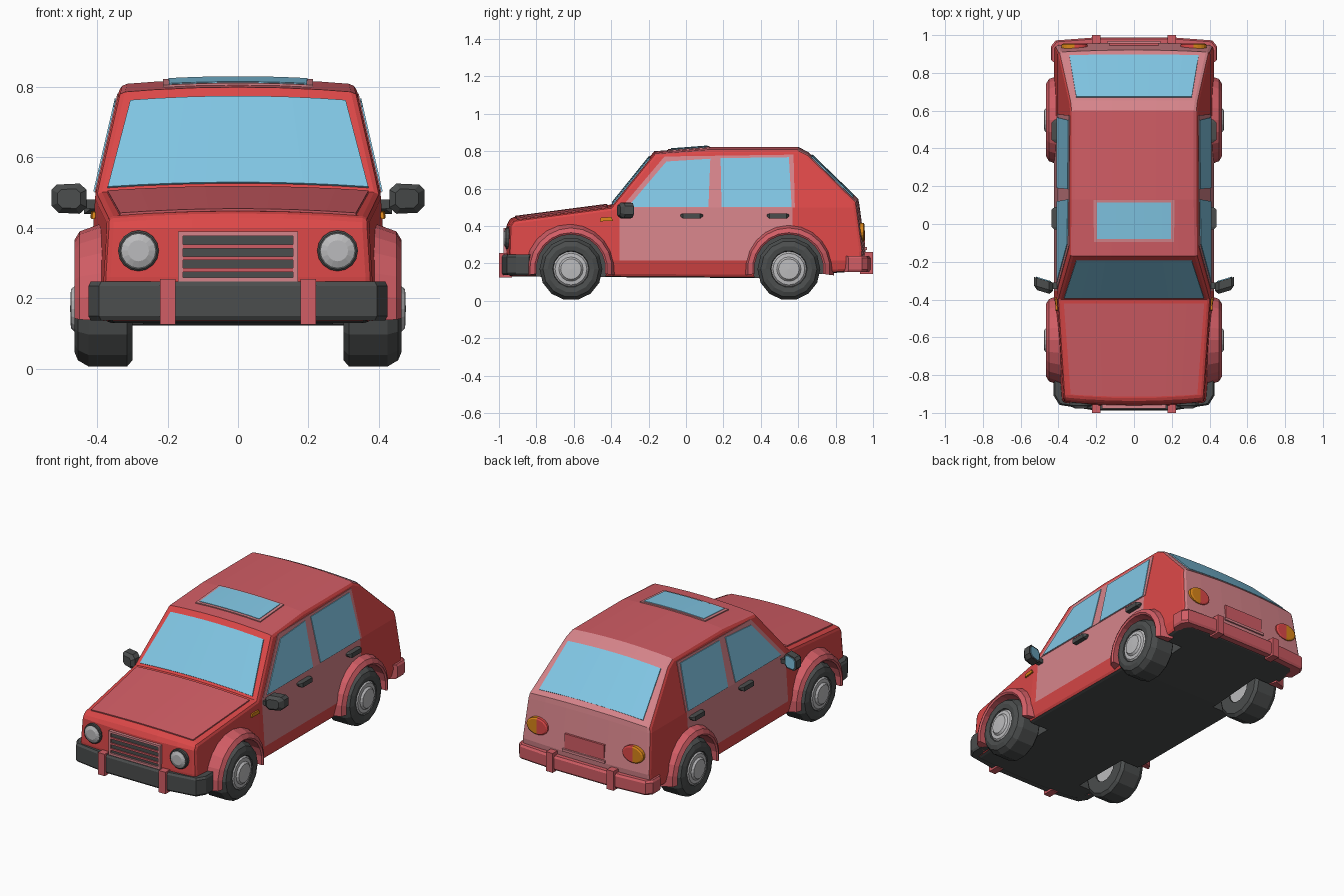
import bpy, bmesh, math

if "Cube" in bpy.data.objects:
    bpy.data.objects.remove(bpy.data.objects["Cube"])

COL = {
    "red": (.72, .065, .065), "mid_red": (.64, .11, .13), "pink_red": (.67, .23, .255),
    "glass_blue": (.22, .57, .78), "dark_grey": (.07, .075, .075),
    "light_grey": (.50, .50, .51), "orange": (.70, .24, .01),
}
MAT = {}
for k, c in COL.items():
    MAT[k] = bpy.data.materials.new(k)
    MAT[k].diffuse_color = (*c, 1)


def finish(name, bm, mats):
    me = bpy.data.meshes.new(name)
    bmesh.ops.recalc_face_normals(bm, faces=bm.faces)
    bm.to_mesh(me)
    bm.free()
    for m in mats:
        me.materials.append(MAT[m])
    ob = bpy.data.objects.new(name, me)
    bpy.context.collection.objects.link(ob)
    return ob


def loft(name, loops, mat, wrap=False):
    """Skin a row of equal-length loops; cap the ends unless wrapped."""
    bm = bmesh.new()
    L = [[bm.verts.new(p) for p in lp] for lp in loops]
    n = len(L[0])
    for i in range(len(L) if wrap else len(L) - 1):
        a, b = L[i], L[(i + 1) % len(L)]
        for j in range(n):
            k = (j + 1) % n
            bm.faces.new((a[j], a[k], b[k], b[j]))
    if not wrap:
        bm.faces.new(L[0])
        bm.faces.new(L[-1])
    return finish(name, bm, [mat])


def box(name, x0, x1, y0, y1, z0, z1, mat):
    return loft(name, [[(x0, y0, z), (x1, y0, z), (x1, y1, z), (x0, y1, z)] for z in (z0, z1)], mat)


def revolve(name, prof, s, cy, cz, mat, a0=0, a1=360, n=16):
    """Turn an (x, r) loop about a wheel axle on side s."""
    full = a1 - a0 == 360
    loops = []
    for i in range(n if full else n + 1):
        a = math.radians(a0 + (a1 - a0) * i / n)
        loops.append([(s * x, cy + r * math.cos(a), cz + r * math.sin(a)) for x, r in prof])
    return loft(name, loops, mat, full)


def disc(name, cx, cz, rings, mat, a0=0, a1=360, n=16):
    """Oval lamp facing along y; rings are (y, rx, rz)."""
    m = n if a1 - a0 == 360 else n + 1
    ang = [math.radians(a0 + (a1 - a0) * i / n) for i in range(m)]
    return loft(name, [[(cx + rx * math.cos(a), y, cz + rz * math.sin(a)) for a in ang]
                       for y, rx, rz in rings], mat)


# Body shape: half width by height, nose taper, crown and plan bulge
def clamp(t):
    return max(0.0, min(1.0, t))


def half_width(y, z):
    tab = [(.10, .40), (.22, .425), (.5, .405), (.82, .331)]
    z = max(.10, min(.82, z))
    for (z0, w0), (z1, w1) in zip(tab, tab[1:]):
        if z <= z1:
            w = w0 + (w1 - w0) * (z - z0) / (z1 - z0)
            break
    return w * (1 - .10 * max(0, -.4 - y) / .55)


def warp(u, y, z):
    k = 1 - u * u
    return (u * half_width(y, z),
            y - .02 * k * clamp((-.85 - y) / .07) + .015 * k * clamp((y - .88) / .04),
            z + .015 * k * clamp((z - .4) / .03))


PROFILE = [(-.935, .13), (-.945, .26), (-.94, .40), (-.92, .43), (-.40, .50), (-.17, .785),
           (.13, .808), (.60, .808), (.655, .78), (.91, .53), (.945, .27), (.935, .16), (.40, .122)]
WHEELS = (("front", -.615), ("rear", .55))

bm = bmesh.new()
f = bm.faces.new([bm.verts.new((-1, y, z)) for y, z in PROFILE])
ext = bmesh.ops.extrude_face_region(bm, geom=[f])["geom"]
for v in ext:
    if isinstance(v, bmesh.types.BMVert):
        v.co.x = 1
cuts = [((0, 0, z), (0, 0, 1)) for z in (.5, .215)]
cuts += [((0, y, 0), (0, 1, 0)) for y in (-.4, -.355, .57)]
cuts += [((x, 0, 0), (1, 0, 0)) for x in (-.7, -.35, 0, .35, .7)]
for co, no in cuts:
    bmesh.ops.bisect_plane(bm, geom=bm.verts[:] + bm.edges[:] + bm.faces[:],
                           plane_co=co, plane_no=no, dist=1e-4)
for v in bm.verts:
    v.co = warp(*v.co)
bmesh.ops.recalc_face_normals(bm, faces=bm.faces)
bm.normal_update()
for f in bm.faces:
    c, n = f.calc_center_median(), f.normal
    if n.z < -.7:
        f.material_index = 3                      # floor
    elif abs(n.x) > .7:                           # doors on the flanks
        f.material_index = 2 if -.355 < c.y < .57 and .215 < c.z < .5 else 0
    elif n.z > .9 and c.z > .7:
        f.material_index = 1                      # roof
    elif n.y > .3 and c.y > .6:
        f.material_index = 2                      # tailgate
body = finish("body", bm, ["red", "mid_red", "pink_red", "dark_grey"])
bev = body.modifiers.new("edge", "BEVEL")
bev.width, bev.segments, bev.angle_limit = .018, 2, math.radians(50)
bev.limit_method, bev.use_clamp_overlap = "ANGLE", False

# Wheel wells
cutters = []
for s in (1, -1):
    for nm, cy in WHEELS:
        c = loft("well_cutter", [[(s * x, cy + .19 * math.cos(i * math.pi / 12),
                                   .17 + .19 * math.sin(i * math.pi / 12)) for i in range(24)]
                                 for x in (.27, .6)], "dark_grey")
        c.hide_render = True
        cutters.append(c)
        b = body.modifiers.new("well", "BOOLEAN")
        b.operation, b.solver, b.material_mode, b.object = "DIFFERENCE", "EXACT", "TRANSFER", c
dg = bpy.context.evaluated_depsgraph_get()
new = bpy.data.meshes.new_from_object(body.evaluated_get(dg))
body.modifiers.clear()
body.data = new
for c in cutters:
    bpy.data.objects.remove(c)


# Plates lying on the body between two profile points
def panel(name, i, t0, t1, u0, u1, mat, off=.006):
    (ay, az), (by, bz) = PROFILE[i], PROFILE[i + 1]
    ln = math.hypot(by - ay, bz - az)
    ny, nz = -(bz - az) / ln, (by - ay) / ln
    loops = []
    for k in range(-4, 5):
        lp = []
        for t, u, o in ((t0, u0, off), (t1, u1, off), (t1, u1, off - .009), (t0, u0, off - .009)):
            x, y, z = warp(u * k / 4, ay + (by - ay) * t, az + (bz - az) * t)
            lp.append((x, y + ny * o, z + nz * o))
        loops.append(lp)
    return loft(name, loops, mat)


panel("hood", 3, .04, .96, .9, .92, "mid_red", .007)
panel("windshield", 4, .04, .90, .92, .885, "glass_blue")
panel("sunroof_frame", 5, .25, .99, .63, .64, "pink_red", .006)
panel("sunroof", 5, .30, .95, .58, .59, "glass_blue", .009)
panel("rear_window", 8, .06, .92, .89, .87, "glass_blue")


def side_plate(name, s, pts, mat, off):
    return loft(name, [[(s * (half_width(y, z) + o), y, z) for y, z in pts]
                       for o in (off - .009, off)], mat)


for s, sd in ((1, "right"), (-1, "left")):
    # Side glass and frame
    side_plate(f"{sd}_window_frame", s, [(-.345, .5), (-.115, .772), (.575, .782), (.582, .5)], "pink_red", .003)
    side_plate(f"{sd}_front_window", s, [(-.31, .503), (-.105, .745), (.13, .76), (.12, .503)], "glass_blue", .007)
    side_plate(f"{sd}_rear_window", s, [(.19, .503), (.185, .763), (.55, .768), (.565, .503)], "glass_blue", .007)
    side_plate(f"{sd}_side_indicator", s, [(-.46, .425), (-.455, .445), (-.40, .448), (-.39, .428)], "orange", .009)
    # Door handles
    for nm, y in (("front", .03), ("rear", .492)):
        loft(f"{sd}_{nm}_handle", [[(s * .40, y + d, z0), (s * x, y + d, z0), (s * x, y + d, z1), (s * .40, y + d, z1)]
             for d, x, z0, z1 in ((-.06, .42, .452, .462), (-.045, .437, .44, .467),
                                  (.045, .437, .44, .467), (.06, .42, .452, .462))], "dark_grey")
    # Mirrors
    def oval(y, k):
        return [(s * (.48 + a * k), y + .3 * a * k, .483 + b * k) for a, b in
                ((-.05, -.025), (-.03, -.043), (.03, -.04), (.05, -.02),
                 (.05, .025), (.035, .04), (-.03, .043), (-.05, .025))]
    loft(f"{sd}_mirror", [oval(-.36, .65), oval(-.34, 1), oval(-.295, 1)], "dark_grey")
    loft(f"{sd}_mirror_glass", [oval(-.30, .8), oval(-.29, .8)], "glass_blue")
    box(f"{sd}_mirror_arm", s * .39, s * .45, -.345, -.31, .455, .48, "dark_grey")
    # Wheels and arches
    for nm, cy in WHEELS:
        revolve(f"{sd}_{nm}_tyre", [(.30, .08), (.30, .15), (.315, .168), (.425, .168), (.455, .15),
                                    (.465, .125), (.46, .098), (.44, .09)], s, cy, .17, "dark_grey", n=14)
        revolve(f"{sd}_{nm}_hub", [(.31, .001), (.31, .095), (.452, .095), (.462, .085), (.464, .065),
                                   (.475, .055), (.477, .001)], s, cy, .17, "light_grey")
        revolve(f"{sd}_{nm}_arch", [(.37, .188), (.458, .185), (.465, .195), (.45, .22), (.38, .245)],
                s, cy, .17, "mid_red", -8, 188, 12)
    # Headlights
    disc(f"{sd}_headlight_rim", s * .283, .335, [(-.92, .058, .058), (-.962, .058, .058), (-.966, .053, .053)], "dark_grey")
    disc(f"{sd}_headlight", s * .283, .335, [(-.94, .048, .048), (-.968, .048, .048), (-.976, .03, .03)], "light_grey")
    # Tail lights: orange outside, red inside
    for nm, a, m in (("indicator", -90, "orange"), ("brake_light", 90, "red")):
        a = a if s > 0 else -a
        disc(f"{sd}_rear_{nm}", s * .315, .367, [(.91, .07, .05), (.95, .07, .05), (.955, .06, .042)], m, a, a + 180, 10)
    # Overriders on both bumpers
    x0, x1 = s * .178, s * .222
    box(f"{sd}_front_overrider", x0, x1, -1.0, -.93, .125, .255, "mid_red")
    box(f"{sd}_rear_overrider", x0, x1, .93, 1.0, .145, .26, "mid_red")


# Wrap-around bumpers
def bumper(name, half, z0, z1, mat):
    path = [(-x, y) for x, y in half] + [(x, y) for x, y in half[::-1]]
    e = .012
    loft(name, [[(x * .985, y * .992, z0), (x, y, z0 + e), (x, y, z1 - e), (x * .985, y * .992, z1),
                 (x * .88, y * .955, z1), (x * .88, y * .955, z0)] for x, y in path], mat)


bumper("front_bumper", [(.425, -.84), (.425, -.91), (.395, -.958), (.2, -.988)], .137, .247, "dark_grey")
bumper("rear_bumper", [(.44, .87), (.44, .94), (.415, .972), (.2, .988)], .155, .24, "mid_red")

# Grille: dark back, frame and slats
box("grille_back", -.165, .165, -.966, -.92, .25, .382, "dark_grey")
for nm, z in (("bottom", .247), ("top", .377)):
    box(f"grille_{nm}", -.17, .17, -.976, -.92, z, z + .012, "pink_red")
for s in (1, -1):
    box("grille_side", s * .157, s * .17, -.976, -.92, .25, .385, "pink_red")
for z in (.275, .308, .342):
    box("grille_slat", -.16, .16, -.973, -.94, z, z + .011, "mid_red")

# Number plate holder on the tailgate
box("plate_holder", -.13, .13, .93, .957, .285, .375, "mid_red")
box("plate_shelf", -.14, .14, .93, .968, .272, .287, "pink_red")

for m in bpy.data.materials:
    if m.users and not m.is_grease_pencil:
        m.use_nodes = True
        m.node_tree.nodes["Principled BSDF"].inputs["Base Color"].default_value = m.diffuse_color
